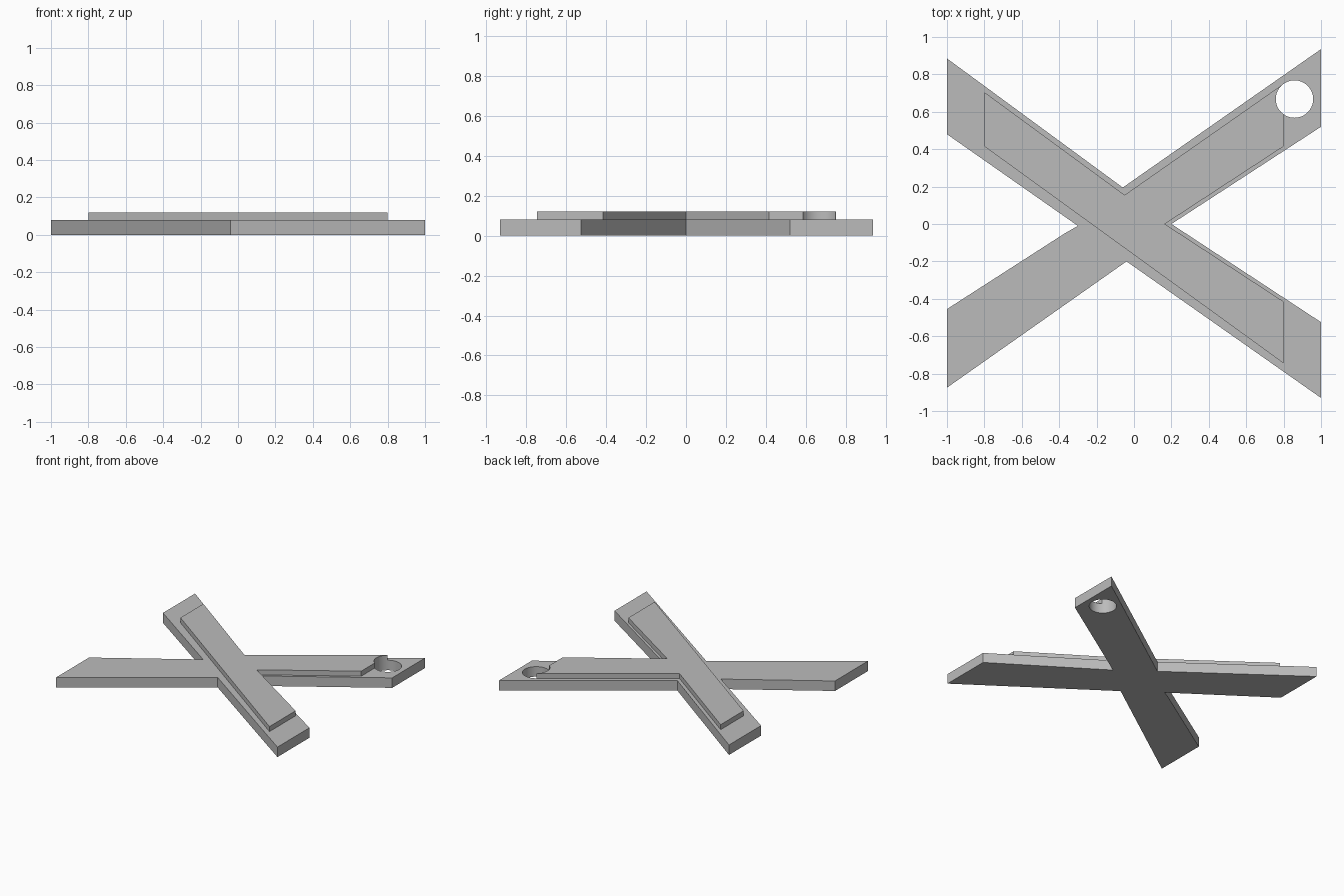
import bpy
import bmesh
import math

cube = bpy.data.objects.get("Cube")
if cube:
    bpy.data.objects.remove(cube, do_unlink=True)

# Single plain grey
grey = bpy.data.materials.new("plain grey")
grey.use_nodes = True
colour = (0.5, 0.5, 0.5, 1)
grey.diffuse_color = colour
grey.node_tree.nodes["Principled BSDF"].inputs["Base Color"].default_value = colour


def plate(name, outline, bottom, top):
    """Extrude a flat outline into a plate."""
    bm = bmesh.new()
    face = bm.faces.new([bm.verts.new((x, y, bottom)) for x, y in outline])
    grown = bmesh.ops.extrude_face_region(bm, geom=[face], use_keep_orig=True)
    verts = [v for v in grown["geom"] if isinstance(v, bmesh.types.BMVert)]
    bmesh.ops.translate(bm, verts=verts, vec=(0, 0, top - bottom))
    bmesh.ops.recalc_face_normals(bm, faces=bm.faces)
    mesh = bpy.data.meshes.new(name)
    bm.to_mesh(mesh)
    bm.free()
    mesh.materials.append(grey)
    obj = bpy.data.objects.new(name, mesh)
    bpy.context.collection.objects.link(obj)
    return obj


# Crossed base plate
base = plate("base_cross", [
    (-1, 0.885), (-0.06, 0.195), (1, 0.935), (1, 0.52), (0.2, 0),
    (1, -0.525), (1, -0.93), (-0.04, -0.2), (-1, -0.875), (-1, -0.455),
    (-0.37, -0.05), (-0.3, -0.01), (-1, 0.48)], 0, 0.08)

# Raised three-armed layer
raised = plate("raised_layer", [
    (-0.8, 0.705), (-0.05, 0.155), (0.8, 0.75), (0.8, 0.415), (0.165, 0),
    (0.8, -0.415), (0.8, -0.745), (-0.8, 0.415)], 0.08, 0.12)

# Round hole through both layers
bpy.ops.mesh.primitive_cylinder_add(
    vertices=64, radius=0.1, depth=0.6, location=(0.858, 0.668, 0.05))
cutter = bpy.context.object
cutter.name = "hole_cutter"
cutter.hide_render = True
cutter.data.materials.append(grey)

for obj in (base, raised):
    cut = obj.modifiers.new("hole", "BOOLEAN")
    cut.operation = "DIFFERENCE"
    cut.solver = "EXACT"
    cut.object = cutter
    bpy.ops.object.select_all(action="DESELECT")
    obj.select_set(True)
    bpy.context.view_layer.objects.active = obj
    bpy.ops.object.modifier_apply(modifier=cut.name)
    bpy.ops.object.shade_smooth_by_angle(angle=math.radians(20))

bpy.data.objects.remove(cutter, do_unlink=True)
